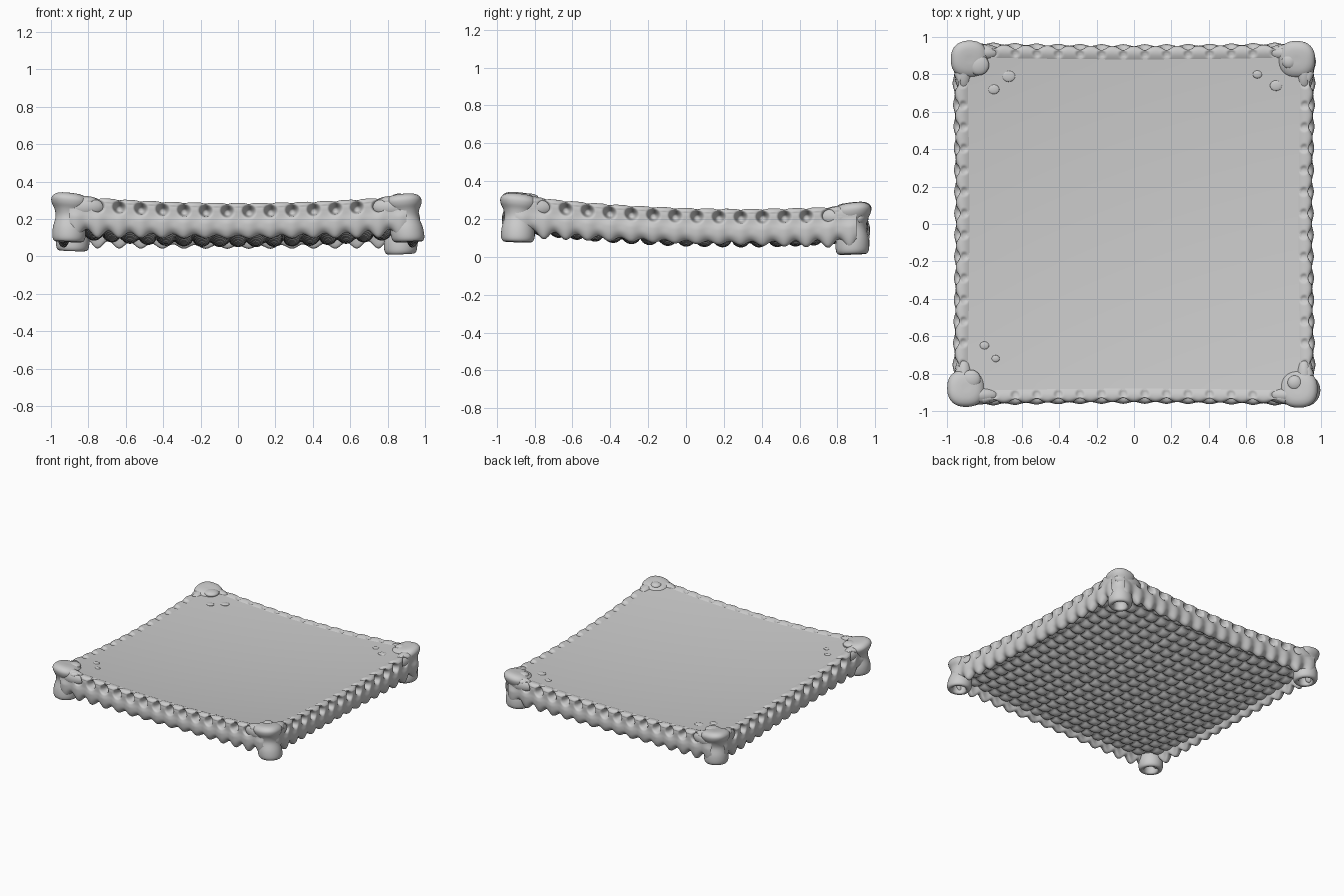
import bpy, bmesh, math
from mathutils import Vector

if "Cube" in bpy.data.objects:
    bpy.data.objects.remove(bpy.data.objects["Cube"])


def top(x, y):
    """Height of the sagging, slightly tilted upper surface."""
    return 0.215 + 0.047 * (x * x + y * y) - 0.03 * y


def catmull(pts, n):
    """Smooth an open list of 2D points."""
    p = [Vector(q) for q in pts]
    p = [2 * p[0] - p[1]] + p + [2 * p[-1] - p[-2]]
    out = []
    for i in range(1, len(p) - 2):
        a, b, c, d = p[i - 1:i + 3]
        for k in range(n):
            t = k / n
            out.append(0.5 * (2 * b + (c - a) * t + (2 * a - 5 * b + 4 * c - d) * t * t
                              + (3 * b - a - 3 * c + d) * t ** 3))
    return out + [p[-2]]


def finish(name, bm):
    for f in bm.faces:
        f.smooth = True
    me = bpy.data.meshes.new(name)
    bm.to_mesh(me)
    bm.free()
    ob = bpy.data.objects.new(name, me)
    bpy.context.collection.objects.link(ob)
    return ob


def surface(name, nu, nv, fn, caps=False, wrap=False):
    """Smooth grid mesh from fn(i, j)."""
    bm = bmesh.new()
    rows = [[bm.verts.new(fn(i, j)) for j in range(nv)] for i in range(nu)]
    for i in range(nu - 1):
        for j in range(nv if wrap else nv - 1):
            k = (j + 1) % nv
            bm.faces.new((rows[i][j], rows[i + 1][j], rows[i + 1][k], rows[i][k]))
    if caps:
        bm.faces.new(rows[0])
        bm.faces.new(rows[-1][::-1])
        bmesh.ops.recalc_face_normals(bm, faces=bm.faces)
    return finish(name, bm)


# Smooth top panel
def panel(i, j):
    x, y = -0.89 + 1.78 * i / 40, -0.89 + 1.78 * j / 40
    return x, y, top(x, y) - 0.004


surface("top_panel", 41, 41, panel)


# Woven underside made of rounded bumps, rising towards the skirt
def weave(i, j):
    x, y = 0.92 - 1.84 * i / 160, -0.92 + 1.84 * j / 160
    b = abs(math.sin(math.pi * (x + 0.92) / 0.0968) * math.sin(math.pi * (y + 0.92) / 0.0968))
    edge = max(abs(x), abs(y)) ** 4
    return x, y, top(x, y) - 0.125 + 0.02 * edge - 0.036 * b ** 0.55


surface("woven_underside", 161, 161, weave)

# Laced rim with holes above and a gathered skirt below
PITCH = 0.1155
profile = catmull([(0.865, -0.012), (0.885, -0.002), (0.91, 0.004), (0.932, -0.001),
                   (0.945, -0.018), (0.949, -0.038), (0.949, -0.058), (0.951, -0.08),
                   (0.956, -0.11), (0.953, -0.14), (0.937, -0.162), (0.915, -0.168),
                   (0.897, -0.15), (0.885, -0.09)], 4)
NS = 284


def rim(turn):
    ca, sa = round(math.cos(turn)), round(math.sin(turn))

    def fn(i, j):
        s = -0.9 + 1.8 * i / (NS - 1)
        d0, h0 = d, h = profile[j]
        u = ((s / PITCH) % 1.0 - 0.5) * PITCH          # offset from nearest hole
        wave = math.cos(2 * math.pi * u / PITCH)       # 1 at a hole
        on = 1.0 if abs(s) < 0.81 else 0.0
        # holes under the lacing, slight scallop along the top edge
        if d0 > 0.925:
            d -= on * 0.075 * math.exp(-(math.hypot(u, h0 + 0.043) / 0.027) ** 4)
        if h0 > -0.02:
            d -= on * 0.006 * wave * max(0, d0 - 0.9) / 0.045
            h -= on * 0.012 * math.exp(-(math.hypot(u, d0 - 0.908) / 0.02) ** 4)
        # skirt folds and hanging teeth
        if h0 < -0.06:
            d += 0.005 * wave * min(1, (-0.06 - h0) / 0.05)
        if h0 < -0.12:
            w = min(1, (-0.12 - h0) / 0.04)
            h -= w * (0.018 + 0.045 * s * s) * (0.5 + 0.5 * wave)
        d += 0.015 * s * s
        x, y = ca * s + sa * d, sa * s - ca * d
        return x, y, top(x, y) + h
    return fn


for k, side in enumerate(("front", "right", "back", "left")):
    surface(side + "_laced_rim", NS, len(profile), rim(k * math.pi / 2))

# Hollow corner posts: (height fraction, radius), foot interior to cap
post_profile = catmull([(0.24, 0.012), (0.22, 0.042), (0.05, 0.05), (0.005, 0.06), (0.015, 0.078),
                        (0.10, 0.088), (0.28, 0.087), (0.50, 0.074), (0.64, 0.08), (0.76, 0.096),
                        (0.86, 0.1), (0.94, 0.088), (0.985, 0.065), (1.0, 0.035), (1.0, 0.006)], 4)


def post(name, cap, foot):
    a, b = Vector(foot), Vector(cap)

    def fn(i, j):
        t, r = post_profile[i]
        ang = 2 * math.pi * j / 40
        c, s = math.cos(ang), math.sin(ang)
        e = 2 + max(0, min(1, (t - 0.5) * 2.5)) * 0.4     # squarer towards the cap
        r /= (abs(c) ** e + abs(s) ** e) ** (1 / e)
        p = a.lerp(b, t)
        p.x += r * c
        p.y += r * s
        # caps lean in towards the panel
        p.z += r * (c * math.copysign(1, b.x) + s * math.copysign(1, b.y)) * 0.11 * min(1, t + 0.3)
        return p
    surface(name, len(post_profile), 40, fn, caps=True, wrap=True)


post("front_left_post", (-0.897, -0.875, 0.336), (-0.905, -0.89, 0.078))
post("front_right_post", (0.875, -0.88, 0.33), (0.912, -0.89, 0.078))
post("back_left_post", (-0.878, 0.88, 0.284), (-0.885, 0.88, 0.03))
post("back_right_post", (0.868, 0.878, 0.282), (0.87, 0.88, 0.013))


def blob(name, x, y, z, rx, ry, rz):
    bm = bmesh.new()
    bmesh.ops.create_uvsphere(bm, u_segments=24, v_segments=14, radius=1)
    bmesh.ops.scale(bm, vec=(rx, ry, rz), verts=bm.verts)
    bmesh.ops.translate(bm, vec=(x, y, z), verts=bm.verts)
    finish(name, bm)


# Webs joining posts to the rim
for sx in (-1, 1):
    for sy in (-1, 1):
        blob("corner_web", sx * 0.83, sy * 0.915, top(0.83, sy * 0.915) - 0.05, 0.12, 0.05, 0.06)
        blob("corner_web", sx * 0.91, sy * 0.82, top(0.9, sy * 0.82) - 0.05, 0.05, 0.12, 0.06)

# Round studs on the posts and small pimples on the panel
for x, y, r in ((-0.83, 0.85, 0.055), (-0.87, -0.83, 0.05), (0.86, -0.85, 0.04), (0.83, 0.87, 0.04)):
    blob("corner_stud", x, y, top(x, y) + 0.005, r, r, 0.022)
for x, y, r in ((-0.67, 0.79, 0.035), (-0.75, 0.72, 0.03), (0.76, 0.74, 0.033),
                (0.66, 0.80, 0.025), (-0.80, -0.65, 0.025), (-0.74, -0.72, 0.022)):
    blob("panel_pimple", x, y, top(x, y) - 0.005, r, r * 0.85, 0.008)
